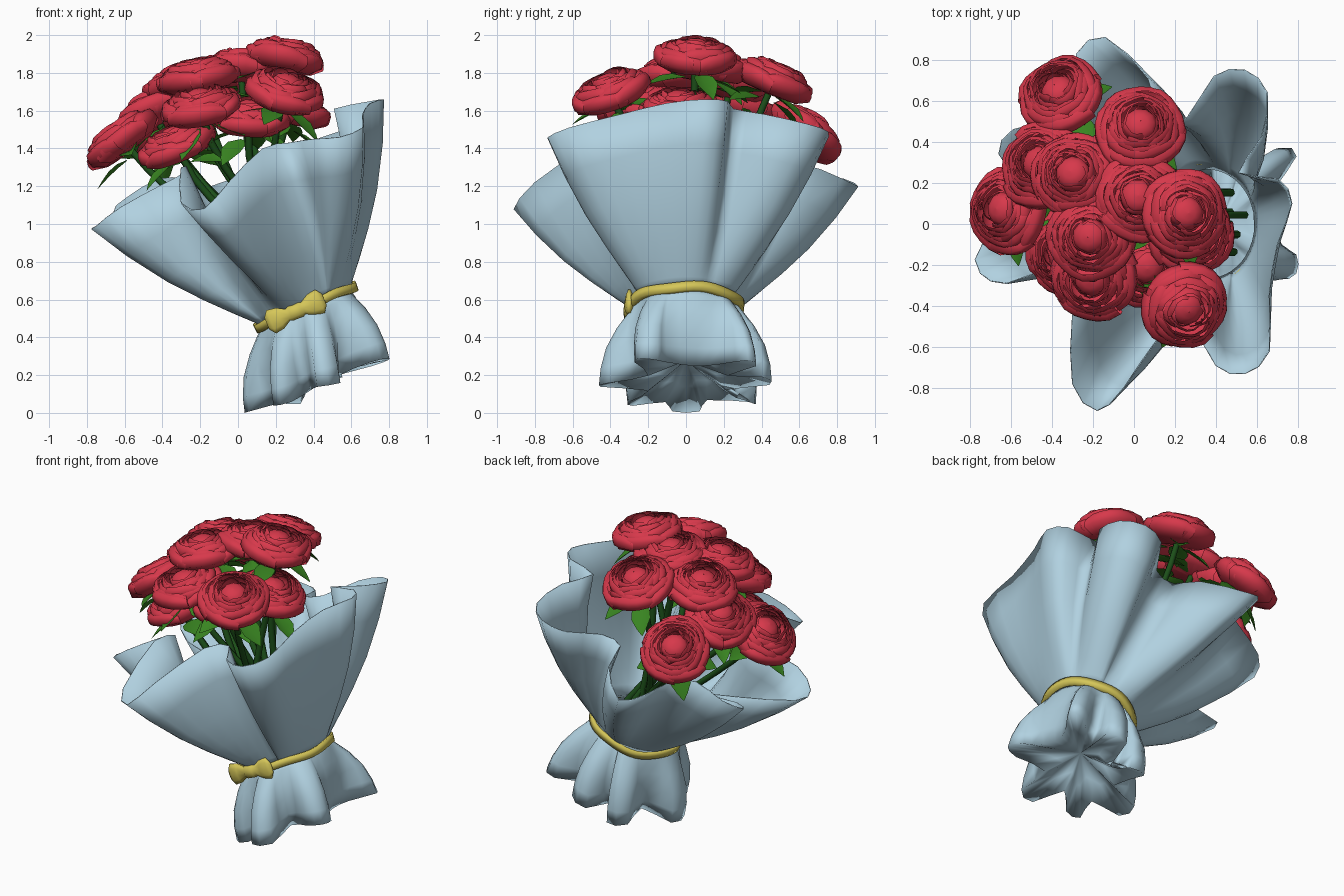
import bpy, bmesh, random
from math import sin, cos, pi, atan2, radians
from mathutils import Vector, Matrix

if "Cube" in bpy.data.objects:
    bpy.data.objects.remove(bpy.data.objects["Cube"])

random.seed(4)
V = Vector


def material(name, rgb):
    m = bpy.data.materials.new(name)
    m.diffuse_color = (*rgb, 1)
    m.use_nodes = True
    m.node_tree.nodes["Principled BSDF"].inputs["Base Color"].default_value = m.diffuse_color
    return m


PAPER = material("paper", (0.44, 0.64, 0.75))
RED = material("petal_red", (0.68, 0.04, 0.07))
GOLD = material("ribbon_gold", (0.67, 0.57, 0.10))
LEAF = material("leaf_green", (0.04, 0.23, 0.015))
STEM = material("stem_green", (0.012, 0.08, 0.01))


def add(name, data, mat=None, matrix=None):
    ob = bpy.data.objects.new(name, data)
    bpy.context.collection.objects.link(ob)
    if mat:
        data.materials.append(mat)
    if matrix:
        ob.matrix_world = matrix
    return ob


def grid_faces(rows, cols, closed, start=0):
    n = cols if closed else cols - 1
    return [(start + r * cols + c, start + r * cols + (c + 1) % cols,
             start + (r + 1) * cols + (c + 1) % cols, start + (r + 1) * cols + c)
            for r in range(rows - 1) for c in range(n)]


def mesh(name, verts, faces, recalc=True):
    me = bpy.data.meshes.new(name)
    me.from_pydata([tuple(v) for v in verts], [], faces)
    if recalc:
        bm = bmesh.new()
        bm.from_mesh(me)
        bmesh.ops.recalc_face_normals(bm, faces=bm.faces)
        bm.to_mesh(me)
        bm.free()
    me.polygons.foreach_set("use_smooth", [True] * len(me.polygons))
    return me


def smooth_loop(pts, sub):
    """Closed Catmull-Rom curve through the points."""
    pts, out = [V(p) for p in pts], []
    n = len(pts)
    for i in range(n):
        a, b, c, d = (pts[(i + k) % n] for k in (-1, 0, 1, 2))
        for s in range(sub):
            t = s / sub
            out.append(0.5 * (2 * b + (c - a) * t + (2 * a - 5 * b + 4 * c - d) * t * t
                              + (3 * b - a - 3 * c + d) * t ** 3))
    return out


# Tilted frame of the tie: local z runs along the bouquet
TILT = radians(23)
TIE = Matrix.Translation((0.36, 0, 0.56)) @ Matrix.Rotation(-TILT, 4, 'Y')


def paper_rows(rim, centre, bulge, steps):
    """Rows of points from the tie circle out to a folded rim."""
    rows = []
    for t in steps:
        for p in rim:
            a = atan2(p.y - centre[1], p.x - centre[0])
            ring = TIE @ V((0.25 * cos(a), 0.268 * sin(a), 0))
            out = TIE.to_3x3() @ V((cos(a), sin(a), 0))
            rows.append(ring.lerp(p, t) + out * bulge * sin(pi * t))
    return rows


# Upper wrapper: folded sheet opening from the tie
rim = smooth_loop([
    (-0.30, -0.45, 1.30), (-0.30, -0.78, 1.11), (-0.18, -0.91, 1.08), (-0.05, -0.80, 1.22),
    (0.13, -0.54, 1.40), (0.27, -0.48, 1.43), (0.40, -0.69, 1.45), (0.54, -0.73, 1.46),
    (0.66, -0.62, 1.51), (0.66, -0.35, 1.58), (0.70, -0.10, 1.64), (0.77, 0.10, 1.66),
    (0.70, 0.22, 1.65), (0.51, 0.25, 1.61), (0.62, 0.42, 1.58), (0.65, 0.64, 1.53),
    (0.54, 0.75, 1.49), (0.39, 0.72, 1.44), (0.26, 0.52, 1.38), (0.12, 0.52, 1.34),
    (0.07, 0.71, 1.29), (-0.14, 0.91, 1.20), (-0.28, 0.83, 1.24), (-0.30, 0.60, 1.24),
    (-0.42, 0.50, 1.24), (-0.59, 0.46, 1.14), (-0.66, 0.34, 1.06), (-0.50, 0.18, 1.00),
    (-0.22, 0.12, 0.96), (-0.38, 0.01, 0.94), (-0.74, -0.10, 0.97), (-0.75, -0.24, 0.99),
    (-0.62, -0.29, 1.09), (-0.42, -0.22, 1.20), (-0.27, -0.28, 1.28)], 2)
steps = [0, 0.06, 0.15, 0.3, 0.5, 0.75, 1]
wrap = add("wrapper_upper", mesh("wrapper_upper", paper_rows(rim, (0, 0), 0.06, steps),
                                 grid_faces(len(steps), len(rim), True)), PAPER)

# Lower wrapper: gathered skirt under the tie, tucked inward underneath
hem = smooth_loop([
    (0.06, -0.07, 0.01), (0.06, 0.07, 0.01), (0.25, 0.11, 0.07), (0.20, 0.33, 0.06),
    (0.33, 0.36, 0.05), (0.36, 0.20, 0.12), (0.43, 0.44, 0.15), (0.55, 0.41, 0.19),
    (0.52, 0.22, 0.20), (0.71, 0.37, 0.25), (0.79, 0.33, 0.28), (0.69, 0.18, 0.26),
    (0.66, 0.05, 0.25), (0.72, -0.10, 0.27), (0.79, -0.15, 0.28), (0.79, -0.24, 0.29),
    (0.70, -0.27, 0.27), (0.53, -0.20, 0.20), (0.54, -0.41, 0.16), (0.42, -0.45, 0.14),
    (0.38, -0.20, 0.12), (0.28, -0.30, 0.06), (0.19, -0.28, 0.04), (0.24, -0.11, 0.06)], 2)
steps = [0, 0.1, 0.3, 0.55, 0.8, 1]
verts = paper_rows(hem, (0.42, 0), 0.05, steps)
core = V((0.42, 0, 0.28))
verts += [p.lerp(core, 0.5) for p in hem] + [core]
n = len(hem)
faces = grid_faces(len(steps) + 1, n, True)
faces += [(len(steps) * n + i, len(steps) * n + (i + 1) % n, len(verts) - 1) for i in range(n)]
skirt = add("wrapper_skirt", mesh("wrapper_skirt", verts, faces), PAPER)

# Thin paper so both sides shade properly
for ob in (wrap, skirt):
    mod = ob.modifiers.new("paper_thickness", 'SOLIDIFY')
    mod.thickness = 0.006
    mod.offset = 0

# Ribbon band around the tie
verts = [(r * cos(a), (r + 0.015) * sin(a), h + 0.006 * sin(5 * a))
         for r, h in ((0.262, -0.024), (0.292, -0.024), (0.295, 0.024), (0.278, 0.024), (0.262, -0.024))
         for a in (2 * pi * i / 48 for i in range(48))]
add("ribbon_band", mesh("ribbon_band", verts, grid_faces(5, 48, True)), GOLD, TIE)

# Bow: elliptical sections lofted sideways
half = [(0.165, 0.035, 0.008), (0.14, 0.07, 0.02), (0.09, 0.062, 0.028),
        (0.045, 0.035, 0.02), (0.03, 0.042, 0.032)]
sections = [(-x, h, d) for x, h, d in half] + half[::-1]
verts = [(x, d * cos(2 * pi * i / 10), h * sin(2 * pi * i / 10)) for x, h, d in sections for i in range(10)]
faces = grid_faces(len(sections), 10, True) + [tuple(range(10)), tuple(range(90, 100))]
add("ribbon_bow", mesh("ribbon_bow", verts, faces), GOLD, TIE @ Matrix.Translation((-0.06, -0.30, 0)))


# Rose head: rings of cupped, ruffled, overlapping petals around a bud
def rose_mesh():
    verts, faces = [], []
    layers = [(0.213, 0.035, 5), (0.19, 0.055, 5), (0.165, 0.068, 5), (0.14, 0.077, 5),
              (0.115, 0.083, 4), (0.09, 0.085, 4)]
    profile = [(0.05, 0), (0.7, 0.08), (1, 0.45), (1, 0.75), (0.96, 0.92), (0.83, 1)]
    for k, (R, top, count) in enumerate(layers):
        for j in range(count):
            mid = 2 * pi * j / count + k * 0.9 + random.uniform(-0.2, 0.2)
            lift, size = random.uniform(-0.01, 0.01), random.uniform(0.95, 1.05)
            tilt, phase = random.uniform(-0.012, 0.012), random.uniform(0, 6)
            start = len(verts)
            for f, t in profile:
                for i in range(7):
                    s = i / 3 - 1
                    a = mid + s * pi / count * 1.3
                    r = R * size * f + tilt * s * t + 0.006 * sin(4 * s + phase) * t
                    z = -0.09 + k * 0.006 + t * (top + 0.09 - k * 0.006 + lift - 0.03 * s ** 4)
                    verts.append((r * cos(a), r * sin(a), z))
            faces += grid_faces(len(profile), 7, False, start)
    start = len(verts)
    bud = [(0.08, -0.02), (0.085, 0.04), (0.065, 0.07), (0.035, 0.084), (0.001, 0.088)]
    verts += [(r * cos(pi * i / 5), r * sin(pi * i / 5), z) for r, z in bud for i in range(10)]
    faces += grid_faces(5, 10, True, start)
    me = mesh("rose", verts, faces, False)
    me.materials.append(RED)
    return me


# Leaf: pointed blade folded along the midrib
def leaf_mesh():
    verts = [(x, s * w, abs(s) * w * 0.3 - 0.5 * x * x)
             for x, w in ((0, 0.01), (0.06, 0.055), (0.12, 0.06), (0.18, 0.03), (0.22, 0.002))
             for s in (-1, 0, 1)]
    me = mesh("leaf", verts, grid_faces(5, 3, False))
    me.materials.append(LEAF)
    return me


roses = [rose_mesh() for _ in range(3)]
leaf = leaf_mesh()
heads = [(-0.36, 0.63, 1.49), (0.03, 0.47, 1.77), (-0.45, 0.29, 1.60), (-0.29, 0.24, 1.75),
         (-0.62, 0.07, 1.46), (0.02, 0.13, 1.84), (0.25, 0.05, 1.895), (-0.21, -0.06, 1.79),
         (-0.20, -0.26, 1.63), (0.25, -0.40, 1.71), (-0.33, -0.14, 1.43), (0.06, -0.20, 1.57),
         (0.28, -0.04, 1.62)]

stems = bpy.data.curves.new("stems", 'CURVE')
stems.dimensions = '3D'
stems.bevel_depth = 0.02
stems.bevel_resolution = 1
stems.use_fill_caps = True
for i, h in enumerate(heads):
    head = V(h)
    up = (head - V((0, 0, 0.65))).normalized()
    frame = Matrix.Translation(head) @ up.to_track_quat('Z', 'Y').to_matrix().to_4x4()
    add(f"rose_{i + 1}", roses[i % 3], None, frame @ Matrix.Rotation(i * 1.3, 4, 'Z'))
    # Stem curving from the head down through the tie
    q, r = i * 2.4, 0.04 + 0.011 * i
    tie, foot, c = (TIE @ V((r * cos(q), r * sin(q), w)) for w in (0, -0.18, 0.3))
    a, b = head - up * 0.07, head - up * 0.45
    path = [a * (1 - t) ** 3 + b * 3 * t * (1 - t) ** 2 + c * 3 * t * t * (1 - t) + tie * t ** 3
            for t in (k / 8 for k in range(9))] + [foot]
    sp = stems.splines.new('POLY')
    sp.points.add(len(path) - 1)
    for pt, p in zip(sp.points, path):
        pt.co = (*p, 1)
    # Leaves under the head
    for j in range(4):
        a = j * pi / 2 + i * 0.8 + random.uniform(-0.3, 0.3)
        m = (frame @ Matrix.Rotation(a, 4, 'Z')
             @ Matrix.Translation((0.05, 0, -0.09 - 0.03 * (j % 2)))
             @ Matrix.Rotation(radians(random.uniform(0, 25)), 4, 'Y'))
        add(f"leaf_{i + 1}_{j + 1}", leaf, None, m)
stem_ob = add("stems", stems, STEM)
bpy.context.view_layer.objects.active = stem_ob
stem_ob.select_set(True)
bpy.ops.object.convert(target='MESH')
